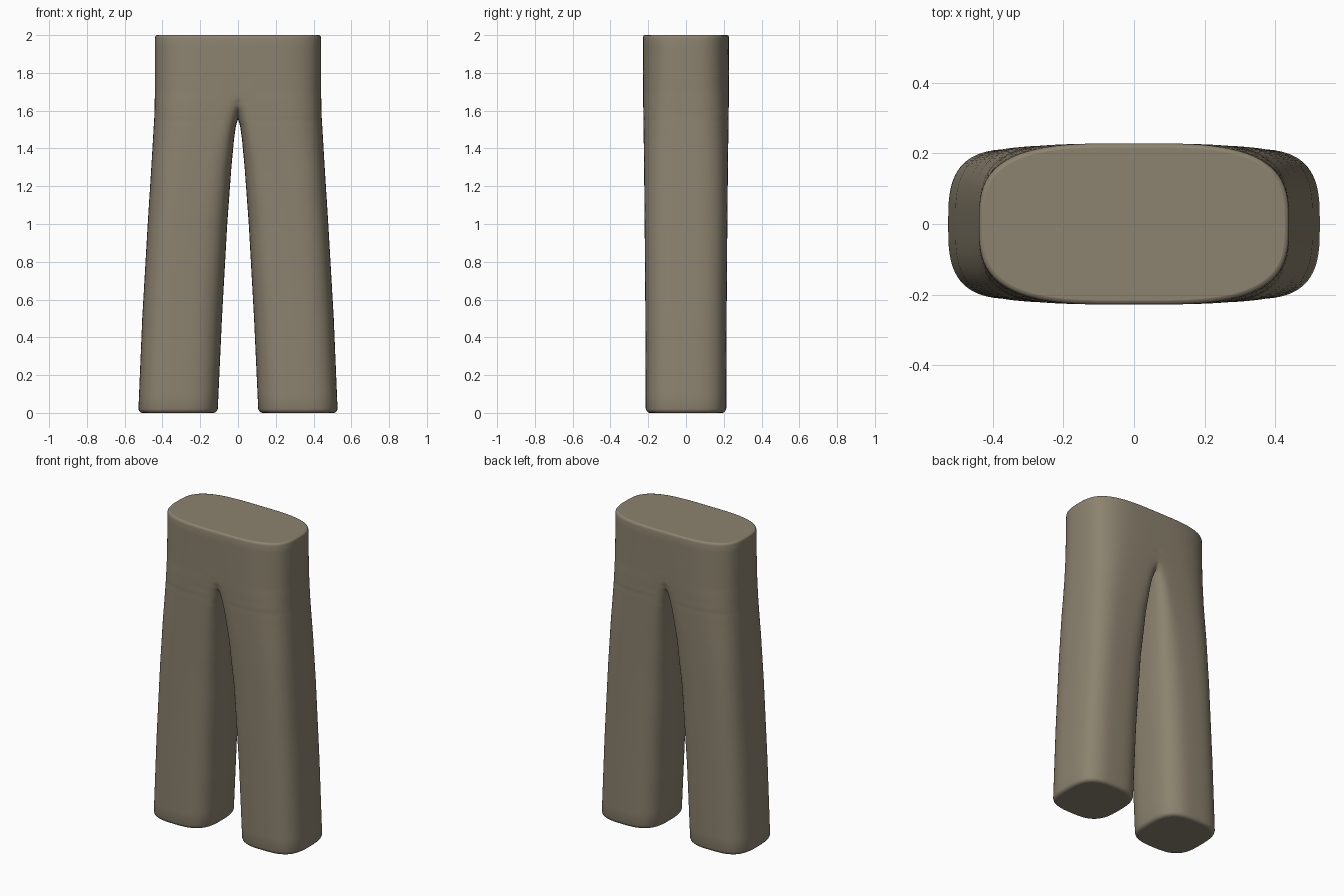
import bpy, bmesh, math

if "Cube" in bpy.data.objects:
    bpy.data.objects.remove(bpy.data.objects["Cube"])

# Section keys: z, inner x, section centre x, outer x, half depth, inner exponent
KEYS = [
    (0.00, 0.108, 0.315, 0.528, 0.213, 3.0),
    (0.50, 0.085, 0.295, 0.507, 0.215, 3.0),
    (1.00, 0.057, 0.270, 0.478, 0.219, 3.3),
    (1.30, 0.035, 0.230, 0.459, 0.222, 4.0),
    (1.45, 0.021, 0.180, 0.450, 0.224, 4.6),
    (1.52, 0.011, 0.160, 0.446, 0.225, 5.0),
    (1.55, 0.002, 0.150, 0.444, 0.225, 5.0),
    (1.57, -0.004, 0.148, 0.443, 0.226, 5.0),
    (1.60, -0.015, 0.140, 0.442, 0.226, 5.0),
    (1.65, -0.060, 0.120, 0.441, 0.227, 4.5),
    (1.70, -0.200, 0.100, 0.440, 0.227, 4.0),
    (2.00, -0.400, 0.030, 0.440, 0.229, 3.2),
]
Q = 20          # points per quarter section
N = 4 * Q


def section_at(z):
    for a, b in zip(KEYS, KEYS[1:]):
        if z <= b[0]:
            t = (z - a[0]) / (b[0] - a[0])
            return [p + (q - p) * t for p, q in zip(a, b)][1:]
    return list(KEYS[-1][1:])


def ring_points(z, inset):
    """Rounded-square section of one leg, cut off at the centre plane x = 0."""
    xi, c, xo, depth, n_in = section_at(z)
    xi, xo, depth = xi + inset, xo - inset, depth - inset
    raw = []
    for i in range(N):
        t = math.tau * i / N
        co, si = math.cos(t), math.sin(t)
        n, r = (3.1, xo - c) if co >= 0 else (n_in, c - xi)
        x = c + math.copysign(r * abs(co) ** (2 / n), co)
        y = math.copysign(depth * abs(si) ** (2 / n), si)
        raw.append((x, y))
    pts = []
    for i, (x, y) in enumerate(raw):
        if x < 1e-5:
            before = raw[i - 1 if i < 2 * Q else (i + 1) % N]
            if before[0] >= 1e-5 and i != 2 * Q:   # exact point on the plane
                k = max(0.0, 1 - (c / (c - xi)) ** n_in)
                y = math.copysign(depth * k ** (1 / n_in), y)
            x = 0.0
        pts.append((x, y, z))
    return pts


# Heights, with rounded hem and waist edges
levels = [(0, 0.02), (0.003, 0.011), (0.010, 0.004), (0.022, 0)]
levels += [(0.1 * i, 0) for i in range(1, 15)]
levels += [(1.45 + 0.01 * i, 0) for i in range(28)]
levels += [(1.78, 0), (1.86, 0), (1.94, 0), (1.985, 0),
           (1.993, 0.002), (1.998, 0.006), (2.0, 0.012)]

# One half: leg running up into half of the waist
bm = bmesh.new()
rings = [[bm.verts.new(p) for p in ring_points(z, d)] for z, d in levels]
for lo, hi in zip(rings, rings[1:]):
    for i in range(N):
        j = (i + 1) % N
        quad = (lo[i], lo[j], hi[j], hi[i])
        if any(v.co.x > 0 for v in quad):
            bm.faces.new(quad).smooth = True
bm.faces.new(rings[0][::-1]).smooth = False
bm.faces.new(rings[-1]).smooth = False
bmesh.ops.delete(bm, geom=[v for v in bm.verts if not v.link_faces], context='VERTS')

# Mirror to the other half and weld the centre
copy = bmesh.ops.duplicate(bm, geom=bm.verts[:] + bm.edges[:] + bm.faces[:])['geom']
for v in copy:
    if isinstance(v, bmesh.types.BMVert):
        v.co.x *= -1
bmesh.ops.reverse_faces(bm, faces=[f for f in copy if isinstance(f, bmesh.types.BMFace)])
bmesh.ops.remove_doubles(bm, verts=bm.verts[:], dist=1e-5)

# Soften the crotch
soft = [v for v in bm.verts if abs(v.co.x) < 0.07 and 1.5 < v.co.z < 1.72]
for _ in range(3):
    bmesh.ops.smooth_vert(bm, verts=soft, factor=0.5,
                          use_axis_x=True, use_axis_y=True, use_axis_z=True)
bmesh.ops.recalc_face_normals(bm, faces=bm.faces[:])

mesh = bpy.data.meshes.new("trousers")
bm.to_mesh(mesh)
bm.free()
trousers = bpy.data.objects.new("trousers", mesh)
bpy.context.collection.objects.link(trousers)

cloth = bpy.data.materials.new("khaki cloth")
cloth.diffuse_color = (0.262, 0.225, 0.159, 1)
cloth.use_nodes = True
cloth.node_tree.nodes["Principled BSDF"].inputs["Base Color"].default_value = cloth.diffuse_color
mesh.materials.append(cloth)
